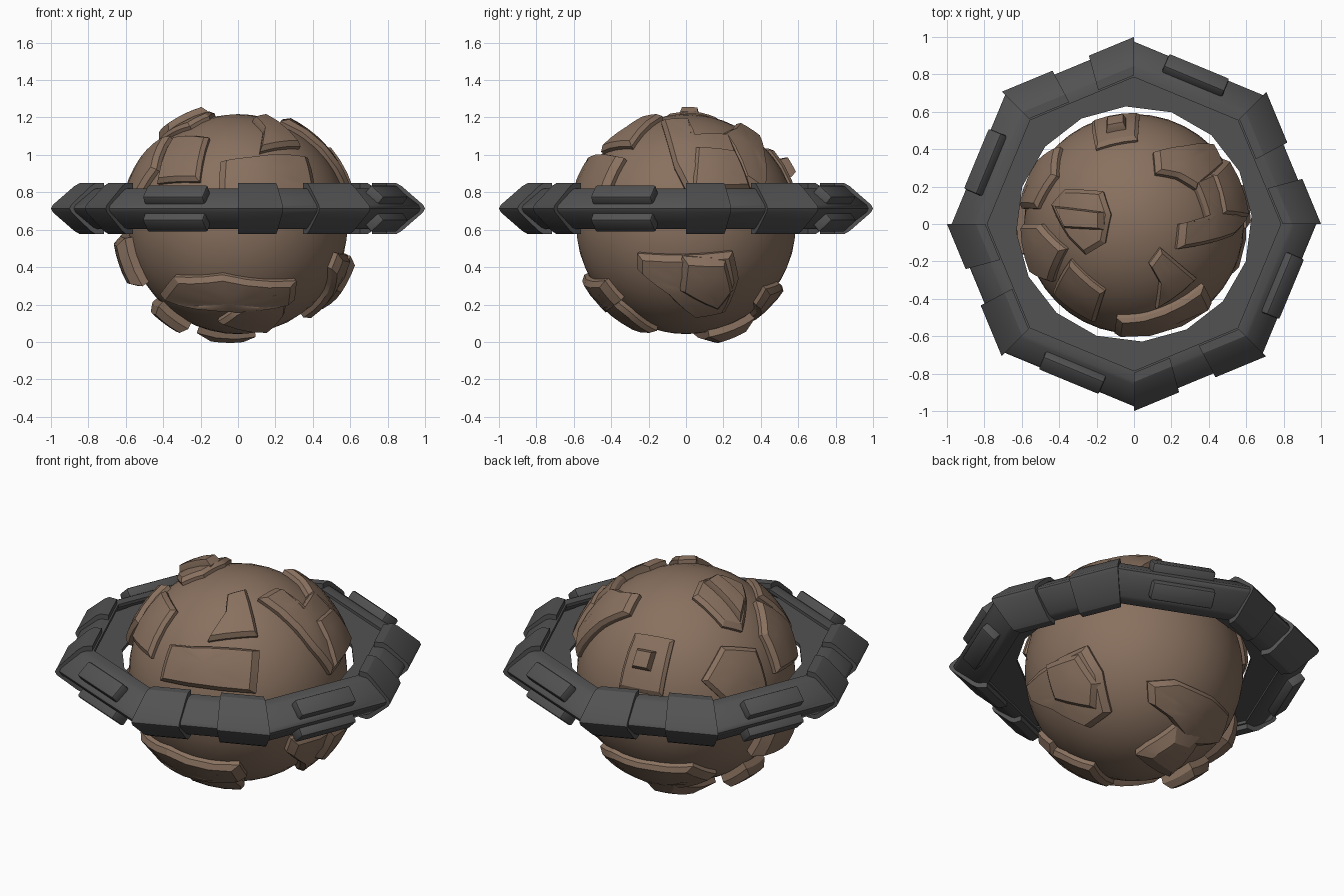
import bpy, bmesh, math
from mathutils import Vector

if "Cube" in bpy.data.objects:
    bpy.data.objects.remove(bpy.data.objects["Cube"])

R, CZ, RZ = 0.588, 0.63, 0.713     # planet radius, planet centre height, ring height


def material(name, col):
    m = bpy.data.materials.new(name)
    m.diffuse_color = (*col, 1)
    m.use_nodes = True
    m.node_tree.nodes["Principled BSDF"].inputs["Base Color"].default_value = m.diffuse_color
    return m


ROCK = material("brown rock", (0.25, 0.165, 0.115))
METAL = material("dark grey metal", (0.085, 0.085, 0.085))


def finish(name, bm, mat, angle=30):
    bmesh.ops.recalc_face_normals(bm, faces=bm.faces)
    me = bpy.data.meshes.new(name)
    bm.to_mesh(me)
    bm.free()
    me.materials.append(mat)
    ob = bpy.data.objects.new(name, me)
    bpy.context.collection.objects.link(ob)
    bpy.ops.object.select_all(action='DESELECT')
    ob.select_set(True)
    bpy.context.view_layer.objects.active = ob
    bpy.ops.object.shade_smooth_by_angle(angle=math.radians(angle))
    return ob


# ---- planet ----
bm = bmesh.new()
bmesh.ops.create_icosphere(bm, subdivisions=4, radius=R)
bmesh.ops.translate(bm, verts=bm.verts, vec=(0, 0, CZ))
finish("planet", bm, ROCK)

# ---- raised crust plates: outlines drawn in a view and projected on the planet ----
DIRS = {"front": (0, -1, 0), "back": (0, 1, 0), "right": (1, 0, 0), "left": (-1, 0, 0),
        "top": (0, 0, 1), "bottom": (0, 0, -1),
        "above_front_right": (1, -1, 1), "below_back_right": (1, 1, -1)}


def project(view, a, b):
    # straight views use model axes, angled views use offsets from the planet centre
    if view in ("front", "back", "left", "right"):
        b -= CZ
    k = math.hypot(a, b) / (R * 0.999)
    if k > 1:
        a, b = a / k, b / k
    d = math.sqrt(max(R * R - a * a - b * b, 0))
    c = Vector(DIRS[view]).normalized()
    if view in ("front", "back"):
        p = Vector((a, 0, b))
    elif view in ("left", "right"):
        p = Vector((0, a, b))
    elif view in ("top", "bottom"):
        p = Vector((a, b, 0))
    else:
        side = Vector((0, 0, 1)).cross(c).normalized()
        p = side * a + c.cross(side) * b
    return (p + c * d).normalized()


def plate(name, view, h, pts, inset=0.84):
    corners = [project(view, *p) for p in pts]
    outline = []
    for i, p in enumerate(corners):
        q = corners[(i + 1) % len(corners)]
        outline += [p.lerp(q, t / 3) for t in range(3)]
    c = sum(corners, Vector()) / len(corners)
    bm = bmesh.new()
    centre = Vector((0, 0, CZ))
    rings = [[bm.verts.new(centre + c.lerp(p, s).normalized() * r) for p in outline]
             for s, r in ((1, R - 0.03), (1, R + h * 0.5), (inset, R + h), (inset / 2, R + h))]
    tip = bm.verts.new(centre + c.normalized() * (R + h))
    n = len(outline)
    for i in range(n):
        j = (i + 1) % n
        for lo, hi in zip(rings, rings[1:]):
            bm.faces.new((lo[i], lo[j], hi[j], hi[i]))
        bm.faces.new((rings[-1][i], rings[-1][j], tip))
    bm.faces.new(rings[0])
    finish(name, bm, ROCK, 25)


plate("crust_front_upper_left", "front", 0.035,
      [(-.33, 1.08), (-.15, 1.08), (-.2, .85), (-.42, .84)])
plate("crust_front_body", "front", 0.045,
      [(-.09, .95), (.04, .97), (.36, .97), (.4, .77), (-.1, .77)])
plate("crust_front_tower", "above_front_right", 0.04,
      [(-.23, .08), (-.12, .22), (-.09, .33), (.01, .35), (.03, .08)])
plate("crust_front_lower", "front", 0.05,
      [(-.33, .36), (-.08, .37), (.3, .34), (.29, .24), (.12, .2), (-.15, .2), (-.4, .27)])
plate("crust_right_upper", "right", 0.045,
      [(-.13, 1.16), (0, 1.17), (.02, 1.08), (.23, 1.08), (.3, .8), (.02, .76), (-.06, .92)])
plate("crust_right_upper_lump", "right", 0.06,
      [(.04, 1.02), (.25, 1.0), (.33, .8), (.02, .78)], 0.8)
plate("crust_right_lower", "right", 0.05,
      [(-.25, .48), (.24, .49), (.27, .35), (.2, .18), (.05, .15), (-.1, .28), (-.25, .4)])
plate("crust_right_lower_lump", "right", 0.075,
      [(-.02, .47), (.2, .46), (.24, .3), (.16, .2), (-.04, .3)], 0.75)
plate("crust_left_front", "top", 0.045,
      [(-.57, 0), (-.48, 0), (-.35, -.13), (-.42, -.3), (-.52, -.25)])
plate("crust_left_back", "top", 0.04,
      [(-.48, .33), (-.38, .4), (-.4, .25), (-.5, .08), (-.58, .08)])
plate("crust_top_left", "top", 0.035,
      [(-.36, .18), (-.16, .17), (-.12, .05), (-.15, -.1), (-.25, -.16), (-.34, -.07), (-.43, .1)])
plate("crust_top_left_lump", "top", 0.068,
      [(-.4, .09), (-.15, .06), (-.15, -.03), (-.35, -.02)], 0.8)
plate("crust_top_right", "top", 0.045,
      [(.1, .37), (.25, .4), (.41, .4), (.46, .3), (.32, .18), (.22, .24), (.11, .26)])
plate("crust_back_upper", "back", 0.025,
      [(-.2, 1.02), (.02, 1.02), (.03, .75), (-.22, .75)])
plate("crust_back_nub", "back", 0.065,
      [(-.14, .96), (-.04, .96), (-.04, .87), (-.14, .87)], 0.75)
plate("crust_back_lower", "below_back_right", 0.045,
      [(.11, 0), (.25, 0), (.43, -.11), (.5, -.22), (.43, -.37), (.3, -.36), (.2, -.19), (.11, -.11)])
plate("crust_bottom_nub", "below_back_right", 0.071,
      [(.24, -.24), (.36, -.3), (.17, -.52), (.02, -.38), (.08, -.34)], 0.5)
plate("crust_left_lower", "left", 0.085,
      [(-.15, .56), (.1, .58), (.14, .35), (-.15, .32)], 0.72)
plate("crust_left_bottom", "bottom", 0.075,
      [(-.43, .08), (-.3, .1), (-.25, -.07), (-.4, -.12)], 0.75)
plate("crust_right_bottom", "below_back_right", 0.045,
      [(-.48, -.33), (-.37, -.39), (-.21, -.45), (-.13, -.57), (-.26, -.55), (-.46, -.43)])


# ---- octagonal ring: a V-shaped shell swept around ----
def octagon(deg):
    return math.cos(math.pi / 8) / math.cos(math.radians(deg % 45 - 22.5))


def sweep(name, half, degs, closed):
    prof = half + [(r, -z) for r, z in reversed(half) if z > 0]
    bm = bmesh.new()
    loops = []
    for d in degs:
        f, a = octagon(d), math.radians(d)
        loops.append([bm.verts.new((r * f * math.cos(a), r * f * math.sin(a), RZ + z))
                      for r, z in prof])
    pairs = list(zip(loops, loops[1:])) + ([(loops[-1], loops[0])] if closed else [])
    n = len(prof)
    for p, q in pairs:
        for i in range(n):
            j = (i + 1) % n
            bm.faces.new((p[i], p[j], q[j], q[i]))
    if not closed:
        bm.faces.new(loops[0])
        bm.faces.new(loops[-1])
    return finish(name, bm, METAL)


body = [(.975, 0), (.965, .02), (.86, .1), (.84, .108), (.785, .108), (.785, .09), (.84, .085), (.93, 0)]
sleeve = [(1.0, 0), (.99, .02), (.875, .12), (.845, .137), (.795, .137), (.795, .1), (.84, .09), (.935, 0)]
sweep("ring_body", body, range(0, 360, 45), True)

# thin inner disc of the ring
bm = bmesh.new()
rows = []
for k in range(16):
    a = k * 22.5 + 4
    d = Vector((math.cos(math.radians(a)), math.sin(math.radians(a)), 0))
    rows.append([bm.verts.new(d * r + Vector((0, 0, RZ + z)))
                 for r, z in ((.63, -.01), (.93 * octagon(a), -.01), (.93 * octagon(a), .01), (.63, .01))])
for k in range(16):
    p, q = rows[k], rows[(k + 1) % 16]
    for i in range(4):
        j = (i + 1) % 4
        bm.faces.new((p[i], p[j], q[j], q[i]))
finish("ring_inner_disc", bm, METAL)


# bevelled panel lying on the upper or lower slope of a ring segment
def panel(name, deg, side):
    a = math.radians(deg)
    out, along = Vector((math.cos(a), math.sin(a), 0)), Vector((-math.sin(a), math.cos(a), 0))
    up = Vector((0, 0, side))
    slope, normal = out * .75 - up * .66, out * .66 + up * .75
    mid = out * .842 + up * .052 + Vector((0, 0, RZ))
    bm = bmesh.new()
    bmesh.ops.create_cube(bm, size=1)
    for v in bm.verts:
        x, y, z = v.co
        v.co = mid + along * x * .35 + slope * y * .1 + normal * (.017 + z * .08)
    bmesh.ops.recalc_face_normals(bm, faces=bm.faces)
    bm.normal_update()
    bmesh.ops.bevel(bm, geom=bm.edges[:], offset=.012, segments=2, profile=.5, affect='EDGES')
    finish(name, bm, METAL)


# sleeves on one segment and panels on the next, four times around
for q in range(4):
    s = q * 90
    sweep(f"ring_sleeve_a_{q}", sleeve, (s, s + 15), False)
    # the last angle sits just short of the corner so the octagon radius stays exact
    sweep(f"ring_sleeve_b_{q}", sleeve, (s + 28, s + 44.999), False)
    panel(f"ring_panel_top_{q}", s + 67.5, 1)
    panel(f"ring_panel_bottom_{q}", s + 67.5, -1)
